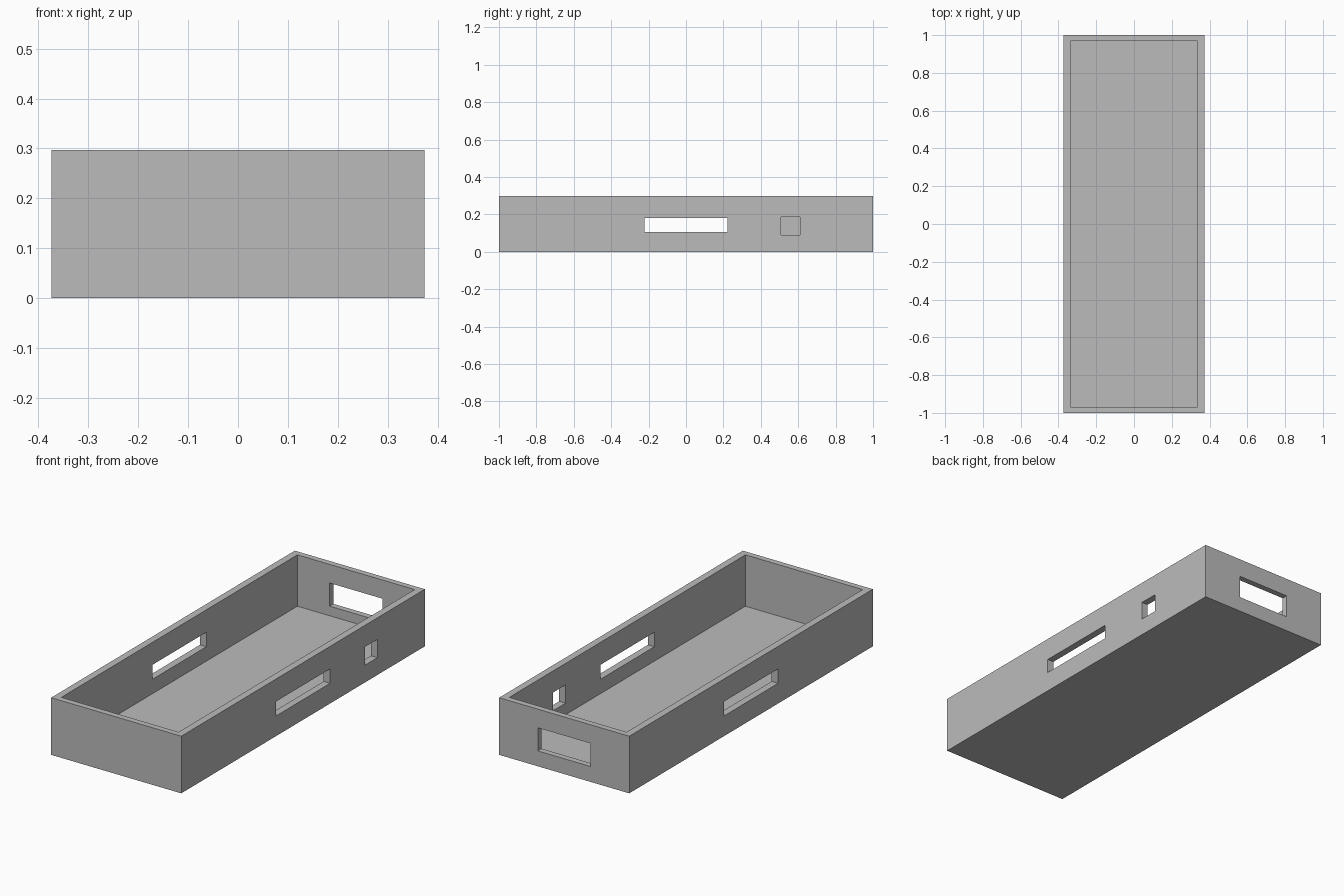
import bpy

if "Cube" in bpy.data.objects:
    bpy.data.objects.remove(bpy.data.objects["Cube"], do_unlink=True)

HALF_X, HALF_Y, HEIGHT = 0.374, 1.0, 0.297
INNER_X, INNER_Y, FLOOR = 0.337, 0.969, 0.03

grey = bpy.data.materials.new("plain grey")
grey.use_nodes = True
colour = (0.5, 0.5, 0.5, 1)
grey.diffuse_color = colour
grey.node_tree.nodes["Principled BSDF"].inputs["Base Color"].default_value = colour


def box(name, x, y, z):
    """Box spanning the given (low, high) ranges."""
    spans = (x, y, z)
    bpy.ops.mesh.primitive_cube_add(size=1, location=[sum(s) / 2 for s in spans])
    obj = bpy.context.object
    obj.name = name
    obj.scale = [s[1] - s[0] for s in spans]
    bpy.ops.object.transform_apply(location=True, rotation=False, scale=True)
    obj.data.materials.append(grey)
    return obj


def cut(target, cutter):
    """Subtract the cutter, then discard it."""
    cutter.hide_render = True
    mod = target.modifiers.new("cut", 'BOOLEAN')
    mod.operation = 'DIFFERENCE'
    mod.solver = 'EXACT'
    mod.object = cutter
    bpy.context.view_layer.objects.active = target
    bpy.ops.object.modifier_apply(modifier=mod.name)
    bpy.data.objects.remove(cutter, do_unlink=True)


# Open tray: solid block hollowed from above
tray = box("tray", (-HALF_X, HALF_X), (-HALF_Y, HALF_Y), (0, HEIGHT))
cut(tray, box("cavity", (-INNER_X, INNER_X), (-INNER_Y, INNER_Y), (FLOOR, 0.5)))

# Long slots through both side walls
cut(tray, box("side_slots", (-0.5, 0.5), (-0.222, 0.222), (0.105, 0.18)))

# Small square port through one side wall only
cut(tray, box("square_port", (0.2, 0.5), (0.507, 0.61), (0.09, 0.185)))

# Wide window through the back wall
cut(tray, box("back_window", (-0.152, 0.152), (0.8, 1.2), (0.08, 0.2)))
